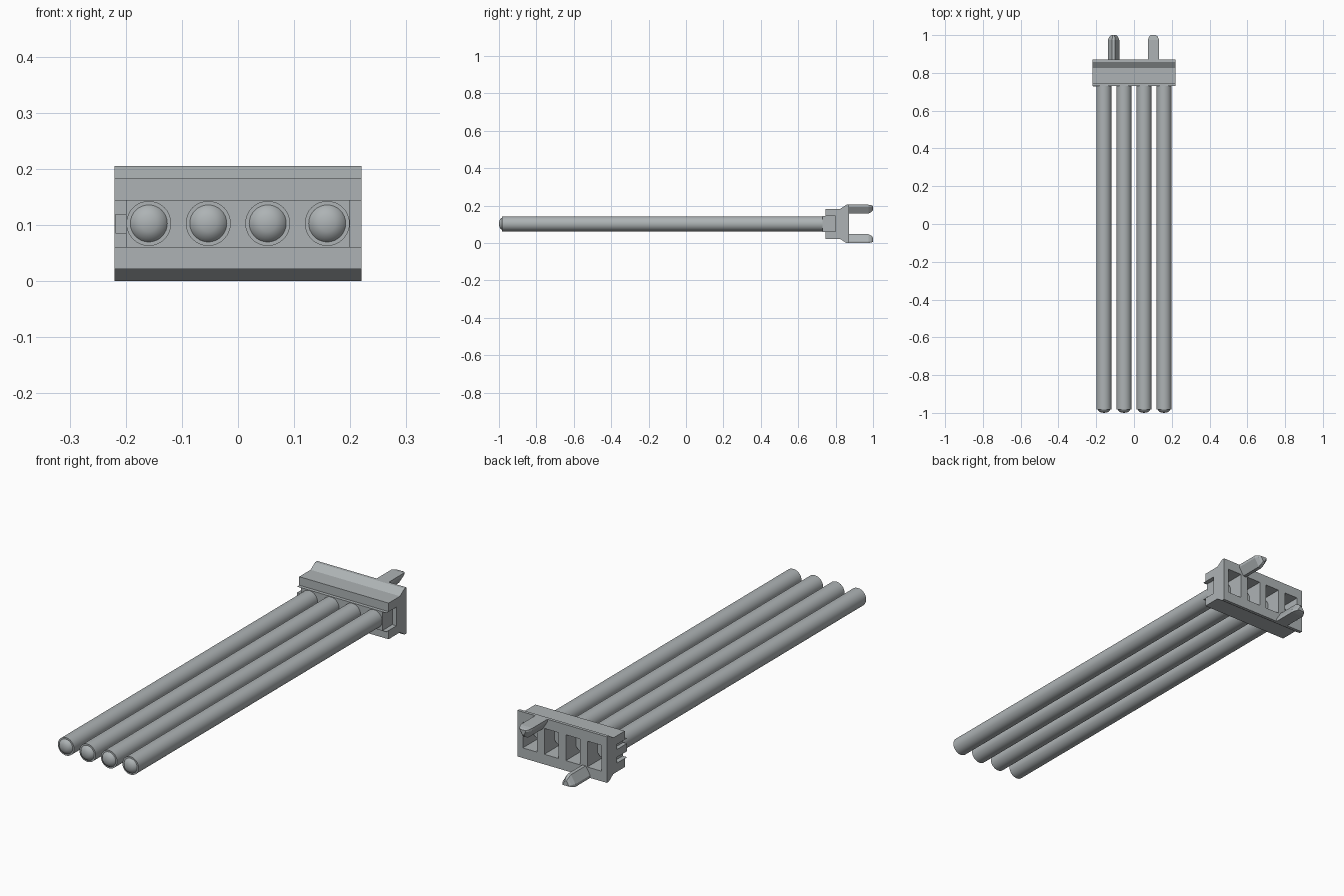
import bpy, bmesh, math
from mathutils import Matrix, Vector

cube = bpy.data.objects.get("Cube")
if cube:
    bpy.data.objects.remove(cube, do_unlink=True)

grey = bpy.data.materials.new("light_grey")
grey.use_nodes = True
grey.diffuse_color = (0.42, 0.45, 0.46, 1)
grey.node_tree.nodes["Principled BSDF"].inputs["Base Color"].default_value = (0.42, 0.45, 0.46, 1)

MID = 0.103
WIRE_X = [-0.159 + 0.106 * i for i in range(4)]


def make(name, bm):
    bmesh.ops.recalc_face_normals(bm, faces=bm.faces)
    mesh = bpy.data.meshes.new(name)
    bm.to_mesh(mesh)
    bm.free()
    mesh.materials.append(grey)
    obj = bpy.data.objects.new(name, mesh)
    bpy.context.collection.objects.link(obj)
    return obj


def loft(name, rings):
    """Skin a list of equal-length point rings and cap both ends."""
    bm = bmesh.new()
    rows = [[bm.verts.new(p) for p in ring] for ring in rings]
    for a, b in zip(rows, rows[1:]):
        for i in range(len(a)):
            j = (i + 1) % len(a)
            bm.faces.new((a[i], a[j], b[j], b[i]))
    bm.faces.new(rows[0])
    bm.faces.new(rows[-1])
    return make(name, bm)


def box(name, x0, x1, y0, y1, z0, z1):
    bm = bmesh.new()
    size = Matrix.Diagonal((x1 - x0, y1 - y0, z1 - z0, 1))
    centre = Matrix.Translation(((x0 + x1) / 2, (y0 + y1) / 2, (z0 + z1) / 2))
    bmesh.ops.create_cube(bm, size=1, matrix=centre @ size)
    return make(name, bm)


def cut(target, cutter):
    bpy.context.view_layer.objects.active = target
    mod = target.modifiers.new("cut", "BOOLEAN")
    mod.operation = "DIFFERENCE"
    mod.solver = "EXACT"
    mod.object = cutter
    bpy.ops.object.modifier_apply(modifier=mod.name)
    bpy.data.objects.remove(cutter, do_unlink=True)


# Housing: flared profile extruded along x
upper = [(0.745, 0.145), (0.745, 0.183), (0.825, 0.183), (0.857, 0.205), (0.871, 0.205)]
upper = [(0.73, 0.145)] + upper
lower = [(y, 2 * MID - 0.001 - z) for y, z in reversed(upper)]
profile = upper + lower
housing = loft("housing", [[(x, y, z) for y, z in profile] for x in (-0.22, 0.22)])

# Side channels, and a contact pocket behind each wire
for side in (-1, 1):
    xs = sorted((side * 0.2, side * 0.25))
    cut(housing, box("channel_cutter", *xs, 0.7, 0.80, 0.061, 0.144))
for x in WIRE_X:
    cut(housing, box("pocket_cutter", x - 0.035, x + 0.035, 0.765, 0.9, 0.045, 0.16))

# Key rail in the right-hand channel
box("key_rail", -0.218, -0.199, 0.727, 0.802, 0.085, 0.12)

# Wires: lathed, with a flat insulation rim and a domed core
for n, x in enumerate(WIRE_X):
    bm = bmesh.new()
    section = [(0, 0.80), (0.04, 0.80), (0.04, -0.983), (0.033, -0.983),
               (0.027, -0.992), (0.015, -0.998), (0, -1)]
    verts = [bm.verts.new((x + r, y, MID)) for r, y in section]
    edges = [bm.edges.new(pair) for pair in zip(verts, verts[1:])]
    bmesh.ops.spin(bm, geom=verts + edges, cent=(x, 0, MID), axis=(0, 1, 0),
                   angle=math.tau, steps=32)
    bmesh.ops.remove_doubles(bm, verts=bm.verts, dist=0.0005)
    wire = make(f"wire_{n + 1}", bm)
    bpy.ops.object.select_all(action="DESELECT")
    wire.select_set(True)
    bpy.context.view_layer.objects.active = wire
    bpy.ops.object.shade_smooth_by_angle(angle=math.radians(40))


# Prongs: ridged bars with tapered tips, one above and one below
def prong(name, x, outer, inward):
    def ring(y, s):
        shape = [(-0.03, 0), (0.03, 0), (0.03, 0.012), (0.008, 0.048), (-0.008, 0.048), (-0.03, 0.012)]
        return [(x + px * s, y, outer + inward * (0.012 + (pz - 0.012) * s)) for px, pz in shape]
    loft(name, [ring(0.86, 1), ring(0.975, 1), ring(0.992, 0.75), ring(1, 0.45)])


prong("upper_prong", 0.103, 0.205, -1)
prong("lower_prong", -0.108, 0.0, 1)
